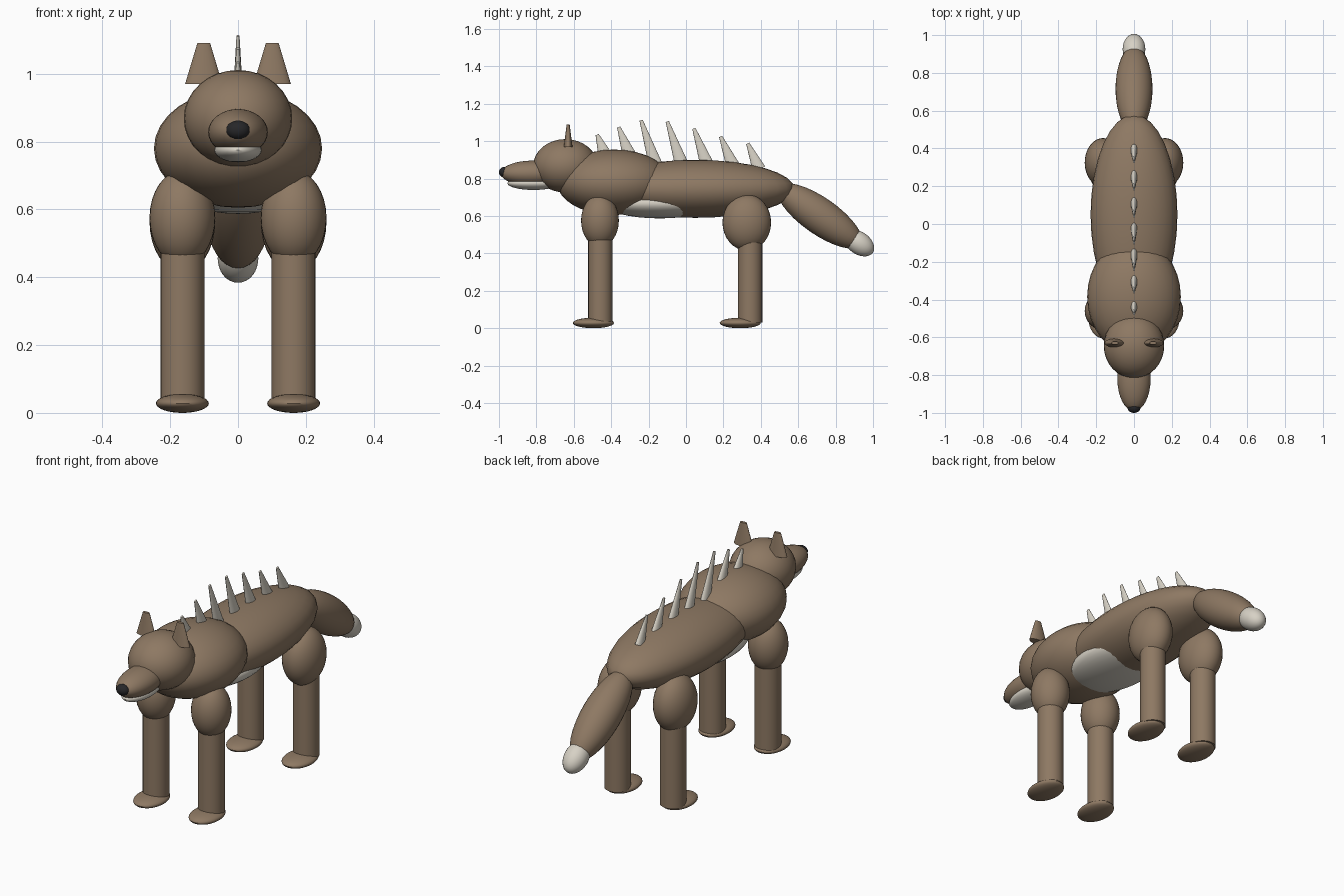
import bpy
import math

cube = bpy.data.objects.get("Cube")
if cube:
    bpy.data.objects.remove(cube, do_unlink=True)


def material(name, rgb):
    m = bpy.data.materials.new(name)
    m.use_nodes = True
    m.diffuse_color = (*rgb, 1)
    m.node_tree.nodes["Principled BSDF"].inputs["Base Color"].default_value = (*rgb, 1)
    return m


FUR = material("brown fur", (0.27, 0.19, 0.125))
BONE = material("pale bone", (0.68, 0.64, 0.56))
DARK = material("dark nose", (0.02, 0.02, 0.022))


def finish(name, mat, scale, tilt):
    ob = bpy.context.object
    ob.name = name
    ob.scale = scale
    ob.rotation_euler.x = math.radians(tilt)
    ob.data.materials.append(mat)
    bpy.ops.object.transform_apply(location=False, rotation=True, scale=True)
    bpy.ops.object.shade_smooth_by_angle(angle=math.radians(40))
    return ob


def ellipsoid(name, centre, radii, mat=FUR, tilt=0):
    bpy.ops.mesh.primitive_uv_sphere_add(segments=32, ring_count=16, radius=1, location=centre)
    return finish(name, mat, radii, tilt)


def frustum(name, centre, base, top, height, mat=FUR, squash=(1, 1), tilt=0):
    bpy.ops.mesh.primitive_cone_add(vertices=24, radius1=base, radius2=top,
                                    depth=height, location=centre)
    return finish(name, mat, (*squash, 1), tilt)


# Trunk
ellipsoid("body", (0, 0.05, 0.745), (0.23, 0.53, 0.155))
ellipsoid("chest", (0, -0.385, 0.78), (0.248, 0.305, 0.175))
ellipsoid("belly_patch", (0, -0.14, 0.667), (0.19, 0.30, 0.08), BONE)

# Head
ellipsoid("head", (0, -0.645, 0.868), (0.16, 0.172, 0.143))
ellipsoid("snout", (0, -0.82, 0.828), (0.088, 0.17, 0.068))
ellipsoid("lower_jaw", (0, -0.815, 0.775), (0.07, 0.14, 0.036), BONE)
ellipsoid("nose", (0, -0.972, 0.834), (0.035, 0.028, 0.028), DARK)

# Tail, sloping down to a pale tip
ellipsoid("tail", (0, 0.715, 0.60), (0.098, 0.27, 0.098), tilt=-35)
ellipsoid("tail_tip", (0, 0.925, 0.455), (0.06, 0.09, 0.06), BONE, tilt=-35)

# Ears and legs on both sides
for side, s in (("left", 1), ("right", -1)):
    frustum(side + "_ear", (s * 0.101, -0.63, 1.03), 0.055, 0.019, 0.12, squash=(1, 0.42))
    x = s * 0.164
    for end, joint, leg_y, foot_y in (
            ("front", ((x, -0.46, 0.575), (0.097, 0.101, 0.14)), -0.458, -0.495),
            ("rear", ((x, 0.325, 0.565), (0.097, 0.13, 0.15)), 0.343, 0.29)):
        part = f"{end}_{side}_"
        ellipsoid(part + "upper_leg", *joint)
        frustum(part + "lower_leg", (x, leg_y, 0.265), 0.065, 0.065, 0.47)
        ellipsoid(part + "foot", (x, foot_y, 0.028), (0.078, 0.11, 0.028))

# Row of spikes along the back, leaning forward: base y, base z, tip y, tip z
SPIKES = [(-0.435, 0.93, -0.475, 1.035), (-0.305, 0.93, -0.36, 1.075),
          (-0.165, 0.88, -0.24, 1.112), (-0.025, 0.88, -0.10, 1.105),
          (0.11, 0.88, 0.042, 1.068), (0.25, 0.87, 0.185, 1.025),
          (0.39, 0.85, 0.33, 0.988)]
for i, (by, bz, ty, tz) in enumerate(SPIKES):
    lean = math.degrees(math.atan2(by - ty, tz - bz))
    frustum(f"back_spike_{i + 1}", (0, (by + ty) / 2, (bz + tz) / 2), 0.036, 0.009,
            math.hypot(ty - by, tz - bz), BONE, squash=(0.5, 1), tilt=lean)
